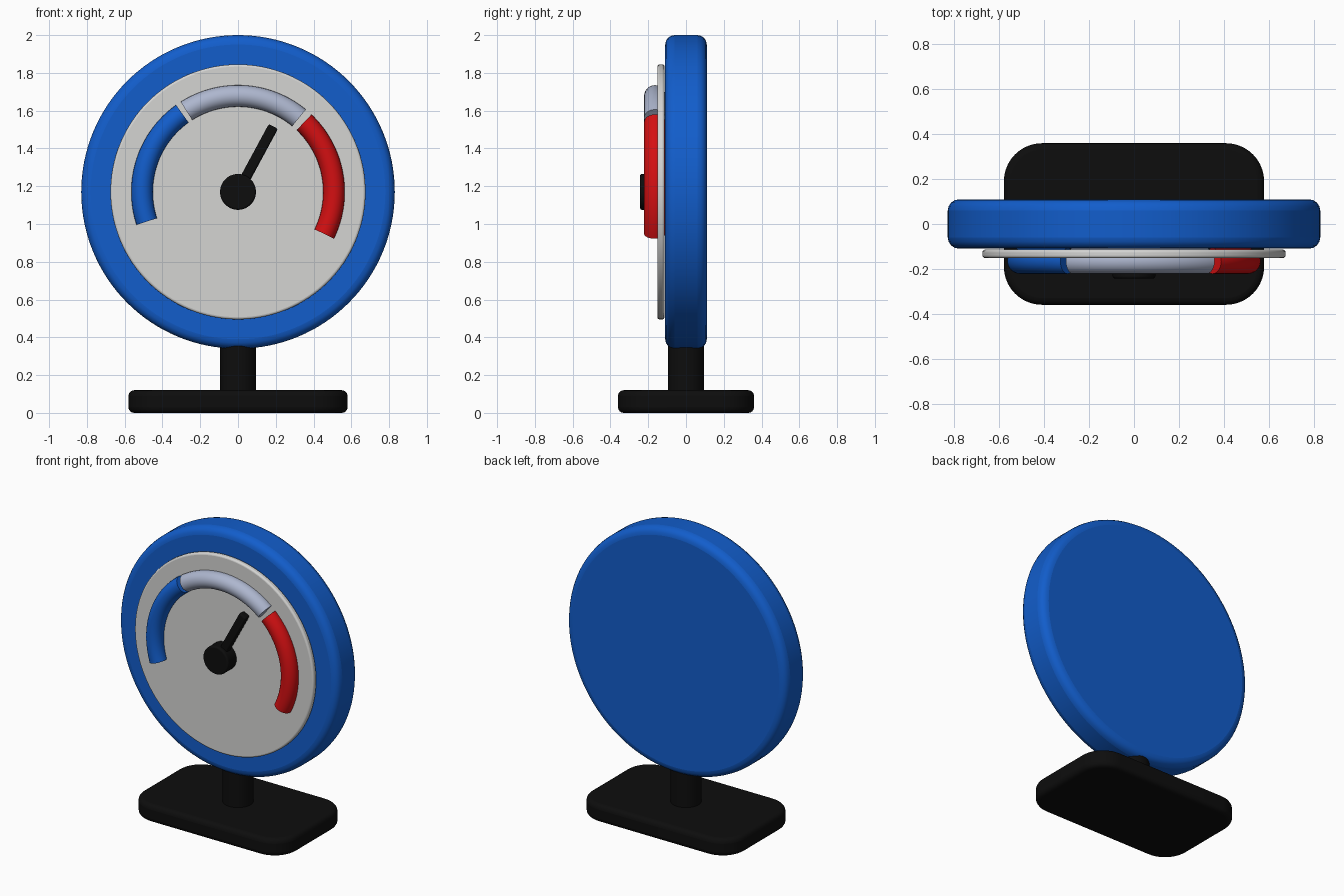
import bpy, bmesh, math
from mathutils import Matrix, Vector

if "Cube" in bpy.data.objects:
    bpy.data.objects.remove(bpy.data.objects["Cube"])

CZ = 1.17  # height of the dial centre


def material(name, rgb):
    m = bpy.data.materials.new(name)
    m.diffuse_color = (*rgb, 1)
    m.use_nodes = True
    m.node_tree.nodes["Principled BSDF"].inputs["Base Color"].default_value = m.diffuse_color
    return m


BLUE = material("blue", (0.006, 0.11, 0.60))
WHITE = material("dial_white", (0.66, 0.66, 0.65))
SILVER = material("silver", (0.42, 0.47, 0.62))
RED = material("red", (0.66, 0.005, 0.006))
BLACK = material("black", (0.004, 0.004, 0.004))


def finish(name, bm, mat, bevel=0, segments=4):
    bmesh.ops.recalc_face_normals(bm, faces=bm.faces)
    me = bpy.data.meshes.new(name)
    bm.to_mesh(me)
    bm.free()
    me.materials.append(mat)
    ob = bpy.data.objects.new(name, me)
    bpy.context.collection.objects.link(ob)
    if bevel:
        mod = ob.modifiers.new("bevel", 'BEVEL')
        mod.width, mod.segments = bevel, segments
        mod.limit_method, mod.angle_limit = 'ANGLE', math.radians(50)
    bpy.ops.object.select_all(action='DESELECT')
    ob.select_set(True)
    bpy.context.view_layer.objects.active = ob
    bpy.ops.object.shade_smooth_by_angle(angle=math.radians(35))
    return ob


def disc(name, radius, y0, y1, mat, bevel, sides=96):
    """Round plate facing the front, between two y values."""
    bm = bmesh.new()
    m = Matrix.Translation((0, (y0 + y1) / 2, CZ)) @ Matrix.Rotation(math.pi / 2, 4, 'X')
    bmesh.ops.create_cone(bm, cap_ends=True, segments=sides, radius1=radius,
                          radius2=radius, depth=y1 - y0, matrix=m)
    return finish(name, bm, mat, bevel)


def arc_tube(name, a0, a1, mat, ring=0.508, tube=0.057, y=-0.165, steps=32, sides=24):
    """Section of a round tube bent around the dial centre, angles in degrees."""
    bm = bmesh.new()
    rings = []
    for i in range(steps + 1):
        a = math.radians(a0 + (a1 - a0) * i / steps)
        row = []
        for j in range(sides):
            t = 2 * math.pi * j / sides
            r = ring + tube * math.cos(t)
            row.append(bm.verts.new((r * math.cos(a), y + tube * math.sin(t), CZ + r * math.sin(a))))
        rings.append(row)
    for p, q in zip(rings, rings[1:]):
        for j in range(sides):
            k = (j + 1) % sides
            bm.faces.new((p[j], p[k], q[k], q[j]))
    bm.faces.new(rings[0])
    bm.faces.new(rings[-1])
    return finish(name, bm, mat)


# Round housing and dial plate
disc("housing", 0.83, -0.11, 0.11, BLUE, 0.05, 128)
disc("dial_plate", 0.675, -0.152, -0.114, WHITE, 0.012, 128)

# Three coloured range arcs
arc_tube("low_range_arc", 125.5, 198, BLUE)
arc_tube("middle_range_arc", 50.5, 122.5, SILVER)
arc_tube("high_range_arc", -26, 46.5, RED)

# Needle and its hub
disc("needle_hub", 0.095, -0.243, -0.14, BLACK, 0.01, 48)
bm = bmesh.new()
bmesh.ops.create_cube(bm, size=1, matrix=Matrix.Translation((0, -0.195, CZ))
                      @ Matrix.Rotation(-math.radians(61.6), 4, 'Y')
                      @ Matrix.Translation((0.197, 0, 0))
                      @ Matrix.Diagonal((0.394, 0.05, 0.055, 1)))
finish("needle", bm, BLACK, 0.01, 3)

# Stem
bm = bmesh.new()
bmesh.ops.create_cone(bm, cap_ends=True, segments=48, radius1=0.095, radius2=0.095,
                      depth=0.32, matrix=Matrix.Translation((0, 0, 0.24)))
finish("stem", bm, BLACK)

# Base: rounded rectangle extruded upwards
bm = bmesh.new()
R, pts = 0.17, []
for k, (sx, sy) in enumerate(((1, 1), (-1, 1), (-1, -1), (1, -1))):
    for i in range(11):
        a = math.pi / 2 * (k + i / 10)
        pts.append((sx * (0.58 - R) + R * math.cos(a), sy * (0.36 - R) + R * math.sin(a), 0))
face = bm.faces.new([bm.verts.new(p) for p in pts])
up = bmesh.ops.extrude_face_region(bm, geom=[face])["geom"]
bmesh.ops.translate(bm, vec=Vector((0, 0, 0.12)),
                    verts=[v for v in up if isinstance(v, bmesh.types.BMVert)])
finish("base", bm, BLACK, 0.03)
